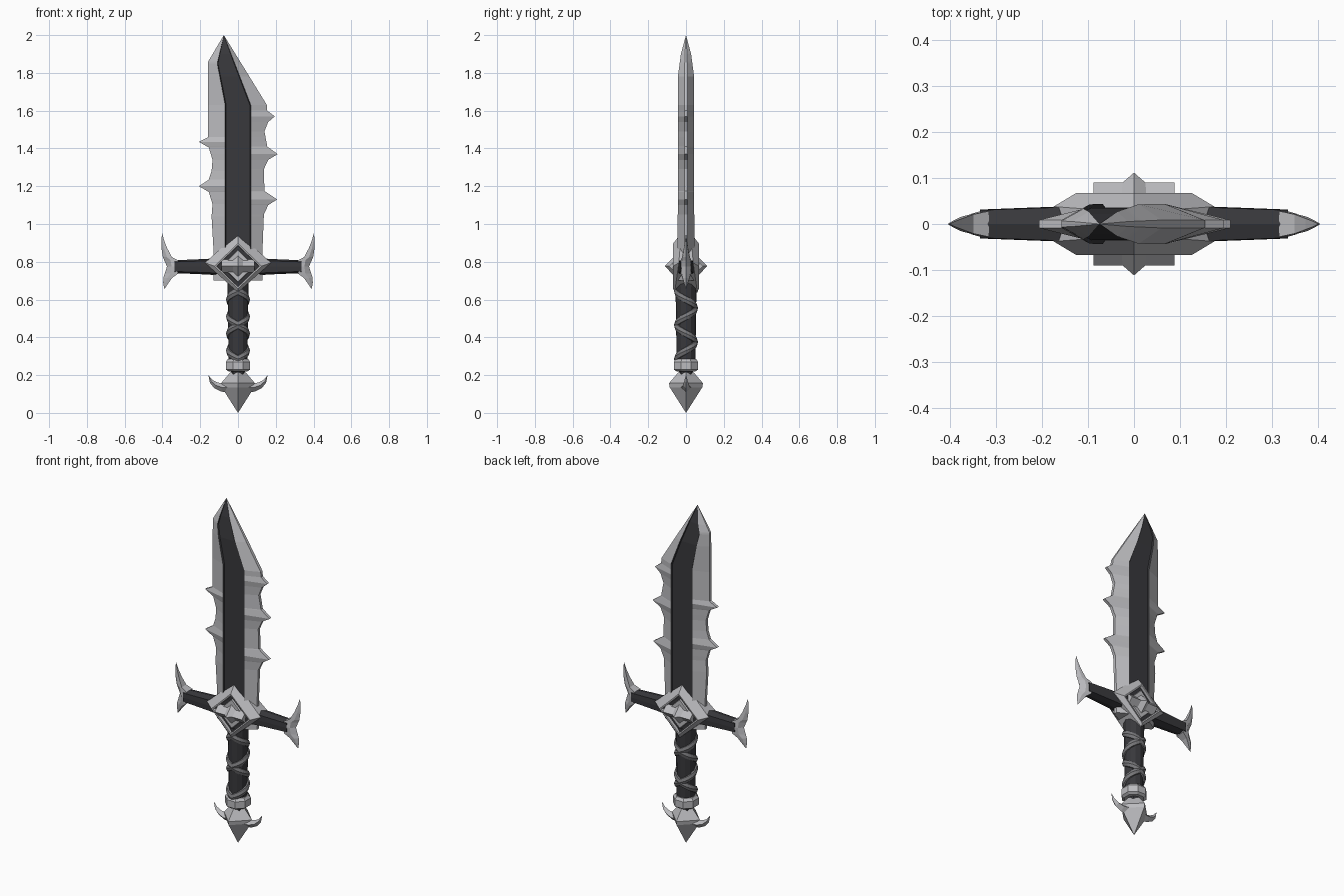
import bpy, bmesh, math
from mathutils import Vector

old = bpy.data.objects.get("Cube")
if old:
    bpy.data.objects.remove(old, do_unlink=True)


def material(name, color):
    mat = bpy.data.materials.new(name)
    mat.use_nodes = True
    mat.diffuse_color = (*color, 1)
    mat.node_tree.nodes["Principled BSDF"].inputs["Base Color"].default_value = (*color, 1)
    return mat


steel = material("light steel", (0.5, 0.5, 0.52))
dark = material("dark metal", (0.04, 0.04, 0.045))
leather = material("grey wrap", (0.19, 0.19, 0.2))


def loft(name, rings, mats, rule=None, cap_index=0):
    """Skin a list of equal closed rings; rule(side) picks a material per side."""
    bm = bmesh.new()
    rows = [[bm.verts.new(p) for p in ring] for ring in rings]
    n = len(rows[0])
    for low, high in zip(rows, rows[1:]):
        for i in range(n):
            j = (i + 1) % n
            face = bm.faces.new((low[i], low[j], high[j], high[i]))
            face.material_index = rule(i) if rule else 0
    for row in (rows[0], rows[-1]):
        bm.faces.new(row).material_index = cap_index
    bmesh.ops.remove_doubles(bm, verts=bm.verts, dist=0.0002)
    bmesh.ops.recalc_face_normals(bm, faces=bm.faces)
    mesh = bpy.data.meshes.new(name)
    bm.to_mesh(mesh)
    bm.free()
    for mat in mats:
        mesh.materials.append(mat)
    obj = bpy.data.objects.new(name, mesh)
    bpy.context.collection.objects.link(obj)
    return obj


def interp(points, z):
    for (z0, v0), (z1, v1) in zip(points, points[1:]):
        if z <= z1:
            return v0 + (v1 - v0) * (z - z0) / (z1 - z0)
    return points[-1][1]


def lathe(name, profile, sides, mat, turn=0.0):
    angles = [math.tau * i / sides + turn for i in range(sides)]
    return loft(name, [[(r * math.cos(a), r * math.sin(a), z) for a in angles]
                       for z, r in profile], [mat])


def diamond(rx, rz, y, cz):
    return [(rx, y, cz), (0, y, cz + rz), (-rx, y, cz), (0, y, cz - rz)]


# Blade: notched edges, hollow centre strip
tip = (2.0, -0.075)
left = [(0.7, -0.13), (0.87, -0.13), (1.04, -0.14), (1.105, -0.135), (1.17, -0.155),
        (1.2, -0.207), (1.235, -0.155), (1.28, -0.14), (1.34, -0.135), (1.405, -0.155),
        (1.435, -0.207), (1.46, -0.158), (1.86, -0.158), tip]
right = [(0.7, 0.13), (0.87, 0.13), (1.05, 0.137), (1.1, 0.16), (1.13, 0.207),
         (1.175, 0.14), (1.29, 0.137), (1.34, 0.16), (1.37, 0.21), (1.41, 0.155),
         (1.49, 0.14), (1.54, 0.16), (1.57, 0.195), (1.6, 0.155), (1.63, 0.153), tip]
strip_left = [(0.7, -0.068), (1.63, -0.068), (1.85, -0.11), tip]
strip_right = [(0.7, 0.068), (1.63, 0.068), tip]
half_depth = [(0.7, 0.044), (1.78, 0.043), (1.9, 0.027), (2.0, 0)]
rings = []
for z in sorted({z for line in (left, right, strip_left, half_depth) for z, _ in line}):
    a, b, c, d = (interp(line, z) for line in (left, strip_left, strip_right, right))
    t = interp(half_depth, z)
    edge, groove, inset = t * 0.2, t * 0.82, (c - b) * 0.04
    half = [(a, edge), (b, t), (b + inset, groove), (c - inset, groove), (c, t), (d, edge)]
    rings.append([(x, -y, z) for x, y in half] + [(x, y, z) for x, y in reversed(half)])
loft("blade", rings, [steel, dark], lambda i: int(i in (1, 2, 3, 7, 8, 9)))

# Guard centre: bevelled diamond frame with dark recessed floor
CZ = 0.795
front = [(0.112, 0.108, 0.05), (0.114, 0.11, 0.067), (0.125, 0.12, 0.068)]
rings = [diamond(rx, rz, -y, CZ - 0.018) for rx, rz, y in front]
for s in (-1, 1):
    outer = diamond(0.175, 0.157, 0, CZ)
    rings.append([(x, s * y, z) for (x, _, z), y in zip(outer, (0.038, 0.025, 0.038, 0.06))])
rings += [diamond(rx, rz, y, CZ - 0.018) for rx, rz, y in reversed(front)]
loft("guard_frame", rings, [steel, dark], cap_index=1)

# Studs on both faces of the frame
GZ = CZ - 0.018
for s, side in ((-1, "front"), (1, "back")):
    loft(side + "_stud_plate", [diamond(0.09, 0.088, s * 0.045, GZ),
                                diamond(0.085, 0.083, s * 0.06, GZ)], [steel])
    loft(side + "_stud_ridge", [[(x, s * 0.055, GZ - 0.035), (x, s * 0.09, GZ),
                                 (x, s * 0.055, GZ + 0.035)] for x in (-0.088, 0.088)], [steel])
    loft(side + "_stud_point", [diamond(0.065, 0.06, s * 0.055, GZ),
                                diamond(0, 0, s * 0.112, GZ)], [steel])

# Guard arms and crescent claws
claw = [(0.655, 0.39, 0.39, 0), (0.69, 0.366, 0.396, 0.012), (0.715, 0.348, 0.395, 0.02),
        (0.737, 0.318, 0.388, 0.028), (0.775, 0.322, 0.376, 0.031), (0.807, 0.316, 0.39, 0.028),
        (0.825, 0.35, 0.398, 0.021), (0.87, 0.374, 0.405, 0.012), (0.91, 0.39, 0.406, 0.006),
        (0.952, 0.402, 0.402, 0)]
for s, side in ((1, "left"), (-1, "right")):
    rings = []
    for x, y, h in ((0.1, 0.04, 0.046), (0.17, 0.036, 0.041), (0.335, 0.03, 0.034)):
        section = [(0, h), (y, h * 0.75), (y * 1.05, 0), (y, -h * 0.75),
                   (0, -h), (-y, -h * 0.75), (-y * 1.05, 0), (-y, h * 0.75)]
        rings.append([(s * x, v, 0.774 + w) for v, w in section])
    loft(side + "_guard_arm", rings, [dark])
    rings = []
    for z, x0, x1, t in claw:
        mid = x0 + (x1 - x0) * 0.55
        rings.append([(s * x0, -t, z), (s * mid, -t * 0.75, z), (s * x1, 0, z),
                      (s * mid, t * 0.75, z), (s * x0, t, z)])
    loft(side + "_guard_claw", rings, [steel])

# Grip with two crossing wraps
lathe("grip", [(0.24, 0.05), (0.45, 0.052), (0.69, 0.056)], 12, dark)
PITCH, START, STEPS, TURNS = 0.18, 0.285, 48, 2
for s, side in ((1, "left"), (-1, "right")):
    rings = []
    for i in range(STEPS + 1):
        turn = TURNS * i / STEPS
        a = s * turn * math.tau - math.pi / 2
        z = START + PITCH * turn
        out = Vector((math.cos(a), math.sin(a), 0))
        rings.append([out * r + Vector((0, 0, z + w)) for r, w in
                      ((0.045, -0.021), (0.058, -0.018), (0.064, 0), (0.058, 0.018), (0.045, 0.021))])
    loft(side + "_grip_wrap", rings, [leather])

# Collar and pointed pommel
lathe("collar", [(0.22, 0.055), (0.23, 0.07), (0.27, 0.07), (0.285, 0.058)], 8, steel, math.pi / 8)
lathe("pommel_neck", [(0.18, 0.036), (0.25, 0.036)], 8, dark)
lathe("pommel", [(0, 0), (0.135, 0.086), (0.157, 0.09), (0.213, 0.042), (0.22, 0.03)], 4, steel)

# Pommel horns
for s, side in ((1, "left"), (-1, "right")):
    path = [(0.05, 0.135, 0.03), (0.085, 0.135, 0.022), (0.118, 0.146, 0.017),
            (0.142, 0.167, 0.01), (0.157, 0.2, 0)]
    rings = []
    for i, (x, z, r) in enumerate(path):
        lean = i * 0.25
        dx, dz = -r * math.sin(lean), r * math.cos(lean)
        rings.append([(s * (x + dx), 0, z + dz), (s * x, r, z),
                      (s * (x - dx), 0, z - dz), (s * x, -r, z)])
    loft(side + "_pommel_horn", rings, [steel])
